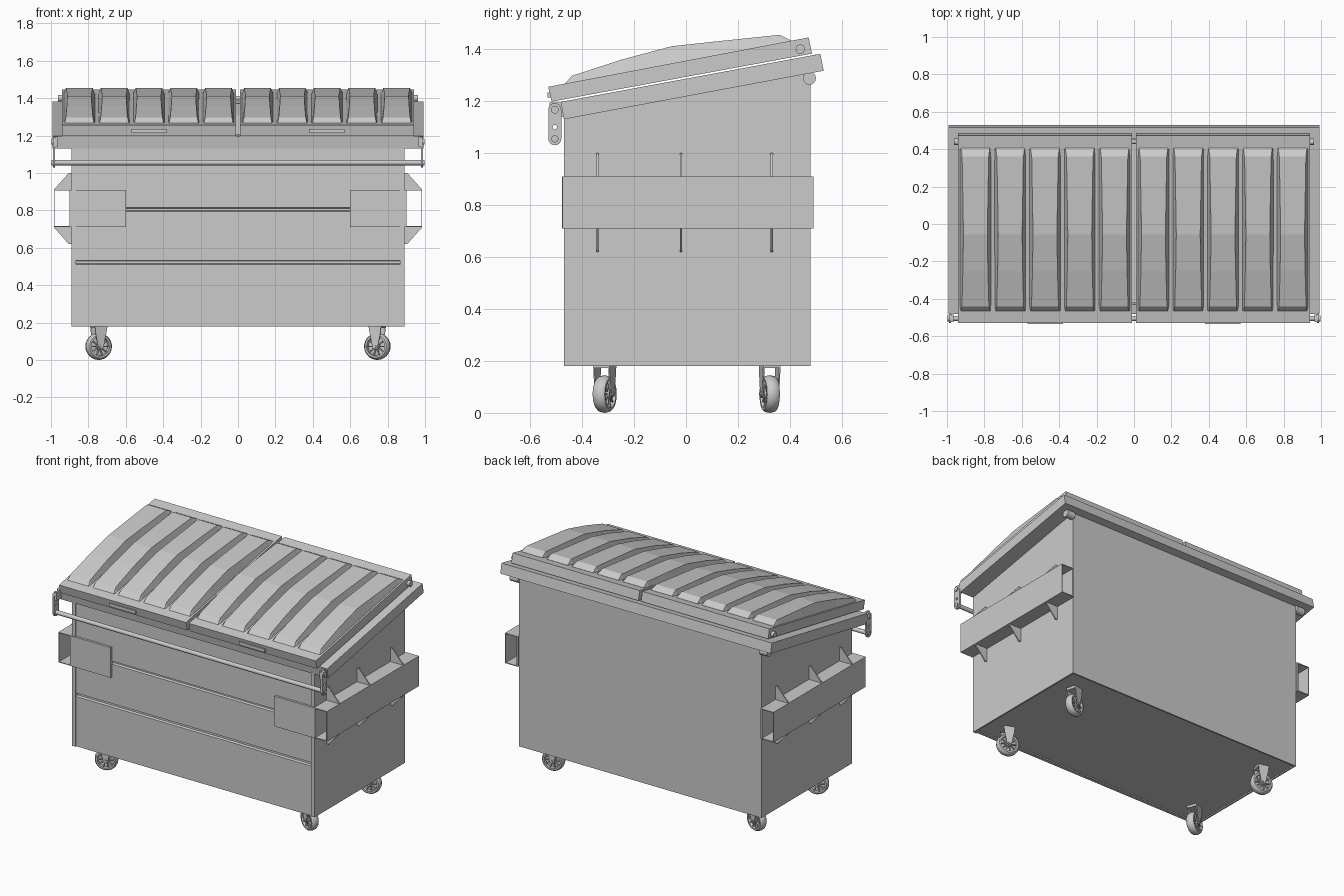
import bpy, bmesh, math
from mathutils import Matrix, Vector

if "Cube" in bpy.data.objects:
    bpy.data.objects.remove(bpy.data.objects["Cube"])


def finish(name, bm, matrix=None, smooth=False):
    bmesh.ops.recalc_face_normals(bm, faces=bm.faces)
    me = bpy.data.meshes.new(name)
    bm.to_mesh(me)
    bm.free()
    ob = bpy.data.objects.new(name, me)
    bpy.context.collection.objects.link(ob)
    if matrix is not None:
        ob.matrix_world = matrix
    if smooth:
        bpy.ops.object.select_all(action='DESELECT')
        ob.select_set(True)
        bpy.context.view_layer.objects.active = ob
        bpy.ops.object.shade_smooth_by_angle(angle=math.radians(35))
    return ob


def loft(name, sections, matrix=None, closed=False, smooth=False):
    """Skin a list of closed rings; closed joins last ring to first, else ends are capped."""
    bm = bmesh.new()
    rings = [[bm.verts.new(p) for p in s] for s in sections]
    n = len(rings[0])
    pairs = list(zip(rings, rings[1:] + rings[:1] if closed else rings[1:]))
    for a, b in pairs:
        for i in range(n):
            j = (i + 1) % n
            bm.faces.new((a[i], a[j], b[j], b[i]))
    if not closed:
        bm.faces.new(rings[0])
        bm.faces.new(rings[-1])
    return finish(name, bm, matrix, smooth)


def prism(name, yz, x0, x1, matrix=None, smooth=False):
    return loft(name, [[(x, y, z) for y, z in yz] for x in (x0, x1)], matrix, smooth=smooth)


def box(name, x0, x1, y0, y1, z0, z1, matrix=None):
    return prism(name, [(y0, z0), (y1, z0), (y1, z1), (y0, z1)], x0, x1, matrix)


def rod(name, y, z, r, x0, x1, n=16):
    pts = [(y + r * math.cos(2 * math.pi * i / n), z + r * math.sin(2 * math.pi * i / n)) for i in range(n)]
    return prism(name, pts, x0, x1, smooth=True)


def span(s, a, b):
    return sorted((s * a, s * b))


def slope(y, y0, z0):
    return z0 + (y - y0) * 0.19


# Body: front panel with two pressed grooves, back, floor
g = -0.448
f = -0.462
prism("front_panel", [(f, 0.18), (f, 0.51), (g, 0.515), (g, 0.528), (f, 0.533), (f, 0.795), (g, 0.80),
                      (g, 0.81), (f, 0.815), (f, 1.14), (-0.44, 1.14), (-0.44, 0.18)], -0.87, 0.87)
box("back_panel", -0.88, 0.88, 0.47, 0.48, 0.18, 1.31)
box("floor", -0.88, 0.88, -0.46, 0.475, 0.188, 0.20)

# Sloped rim under the lids
rim = [(-0.47, 1.13), (0.53, 1.317), (0.517, 1.382), (-0.482, 1.197)]
box_front = [(-0.47, 1.13), (-0.42, 1.14), (-0.43, 1.206), (-0.482, 1.197)]
box_back = [(0.47, 1.306), (0.53, 1.317), (0.517, 1.382), (0.457, 1.371)]
prism("rim_front", box_front, -0.87, 0.87)
prism("rim_back", box_back, -0.87, 0.87)

for s in (-1, 1):
    side = "right" if s > 0 else "left"
    prism(side + "_wall", [(-0.47, 0.18), (0.48, 0.18), (0.48, 1.312), (-0.47, 1.135)], *span(s, 0.88, 0.89))
    box(side + "_front_post", *span(s, 0.865, 0.89), -0.47, -0.44, 0.18, 1.135)
    prism(side + "_rim", rim, *span(s, 0.87, 0.992))
    rod(side + "_rim_pin", 0.475, 1.288, 0.025, *span(s, 0.885, 0.945))

    # Fork pocket: open tube with front plate and triangular gussets
    y0, y1, z0, z1 = -0.476, 0.49, 0.71, 0.91
    xs = [(0.89, 0.985, z0, z1), (0.90, 0.98, z0 + 0.005, z1 - 0.005)]
    rings = []
    for y, k in ((y0, 0), (y1, 0), (y1, 1), (y0, 1)):
        a, b, c, d = xs[k]
        rings.append([(s * a, y, c), (s * b, y, c), (s * b, y, d), (s * a, y, d)])
    loft(side + "_fork_pocket", rings, closed=True)
    box(side + "_pocket_plate", *span(s, 0.60, 0.90), -0.477, -0.455, z0, z1)
    for y in (-0.34, -0.02, 0.33):
        for za, zb in ((0.91, 1.0), (0.71, 0.62)):
            loft(side + "_gusset", [[(s * 0.885, yy, za), (s * 0.985, yy, za), (s * 0.905, yy, zb),
                                     (s * 0.885, yy, zb)] for yy in (y - 0.004, y + 0.004)])

    # Lock bar bracket: rounded strap with a hole punched in it
    def strap(r, cz_top, cz_bot, n=8):
        up = [(-0.505 + r * math.cos(t), cz_top + r * math.sin(t)) for t in
              [math.pi * i / n for i in range(n + 1)]]
        lo = [(-0.505 + r * math.cos(t), cz_bot + r * math.sin(t)) for t in
              [math.pi + math.pi * i / n for i in range(n + 1)]]
        return up + lo
    outer, hole = strap(0.025, 1.167, 1.055), strap(0.008, 1.101, 1.099)
    loft(side + "_lock_bracket", [[(s * x, y, z) for y, z in p] for x, p in
                                  ((0.978, outer), (0.99, outer), (0.99, hole), (0.978, hole))], closed=True)
    rod(side + "_bracket_bolt", -0.505, 1.167, 0.015, *span(s, 0.965, 0.998))
    box(side + "_bracket_tab", *span(s, 0.965, 0.978), -0.525, -0.46, 1.14, 1.195)

    # Lid slab, handle and five raised pads
    slab = [(-0.53, 1.255), (-0.517, 1.198), (0.485, 1.383), (0.472, 1.445)]
    prism(side + "_lid", slab, *span(s, 0.01, 0.942))
    box(side + "_lid_handle", *span(s, 0.38, 0.57), -0.534, -0.50, 1.213, 1.234)
    dome = [(-0.467, 1.266), (-0.44, 1.297), (-0.25, 1.359), (-0.055, 1.411), (0.10, 1.428), (0.36, 1.455), (0.405, 1.433)]
    for i in range(5):
        a = 0.02 + i * 0.186
        b = a + 0.168
        rings = []
        for y, z in dome:
            base = slope(y, -0.53, 1.253) - 0.003
            h = max(z - base, 0.003)
            k = 0.006 + 0.2 * h
            rings.append([(s * a, y, base), (s * (a + k), y, base + h),
                          (s * (b - k), y, base + h), (s * b, y, base)])
        loft(side + "_lid_pad", rings)
    rod(side + "_hinge_end", 0.44, 1.40, 0.018, *span(s, 0.93, 0.962))

rod("lock_bar", -0.505, 1.055, 0.014, -0.996, 0.996)
rod("hinge_rod", 0.44, 1.40, 0.012, -0.95, 0.95)


# Casters: tyre with recessed hub, spokes, fork and axle
def caster(name, x, y, angle):
    R, t = 0.0725, 0.025
    m = Matrix.Translation(Vector((x, y, 0))) @ Matrix.Rotation(math.radians(angle), 4, 'Z')
    prof = [(0.052, -t), (0.062, -t), (0.069, -t * 0.7), (R, 0), (0.069, t * 0.7), (0.062, t), (0.052, t),
            (0.049, 0.008), (0.02, 0.008), (0.018, t), (0.004, t), (0.004, -t), (0.018, -t), (0.02, -0.008), (0.049, -0.008)]
    n = 24
    rings = [[(r * math.cos(2 * math.pi * i / n), w, R + r * math.sin(2 * math.pi * i / n)) for r, w in prof]
             for i in range(n)]
    loft(name + "_wheel", rings, m, closed=True, smooth=True)
    for i in range(10):
        spoke = m @ Matrix.Translation((0, 0, R)) @ Matrix.Rotation(2 * math.pi * i / 10, 4, 'Y')
        box(name + "_spoke", 0.015, 0.052, -0.019, 0.019, -0.003, 0.003, spoke)
    for w in (-0.034, 0.029):
        leg = [(-0.014, 0.065), (0, 0.057), (0.014, 0.065), (0.033, 0.155), (0.033, 0.18), (-0.033, 0.18), (-0.033, 0.155)]
        loft(name + "_fork_leg", [[(px, yy, pz) for px, pz in leg] for yy in (w, w + 0.005)], m)
    box(name + "_fork_top", -0.036, 0.036, -0.034, 0.034, 0.172, 0.19, m)
    axle = [[(0.008 * math.cos(k * math.pi / 4), yy, R + 0.008 * math.sin(k * math.pi / 4)) for k in range(8)]
            for yy in (-0.04, 0.04)]
    loft(name + "_axle", axle, m)


for s in (-1, 1):
    side = "right" if s > 0 else "left"
    caster(side + "_front_caster", s * 0.745, -0.313, -s * 22)
    caster(side + "_rear_caster", s * 0.745, 0.322, s * 14)
